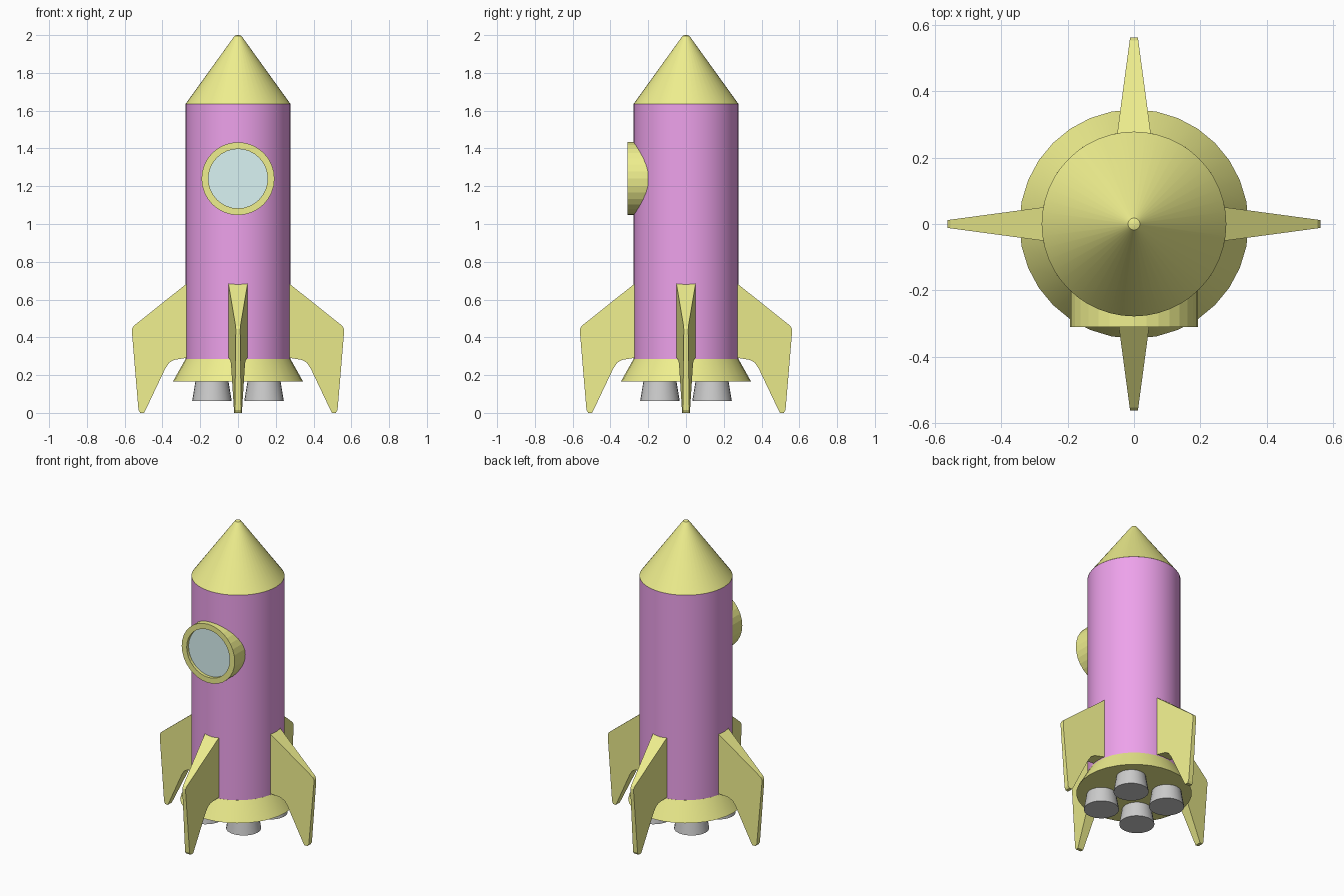
import bpy, bmesh
from math import sin, cos, pi, radians
from mathutils import Matrix

if "Cube" in bpy.data.objects:
    bpy.data.objects.remove(bpy.data.objects["Cube"])


def material(name, rgb):
    m = bpy.data.materials.new(name)
    m.diffuse_color = (*rgb, 1)
    m.use_nodes = True
    m.node_tree.nodes["Principled BSDF"].inputs["Base Color"].default_value = m.diffuse_color
    return m


YELLOW = material("yellow paint", (0.86, 0.86, 0.27))
PINK = material("magenta paint", (0.85, 0.36, 0.83))
GLASS = material("pale glass", (0.70, 0.90, 0.90))


def finish(name, bm, mat=None, smooth=True):
    bmesh.ops.recalc_face_normals(bm, faces=bm.faces)
    mesh = bpy.data.meshes.new(name)
    bm.to_mesh(mesh)
    bm.free()
    ob = bpy.data.objects.new(name, mesh)
    bpy.context.collection.objects.link(ob)
    if mat:
        mesh.materials.append(mat)
    if smooth:
        bpy.ops.object.select_all(action='DESELECT')
        ob.select_set(True)
        bpy.context.view_layer.objects.active = ob
        bpy.ops.object.shade_smooth_by_angle(angle=radians(30))
    return ob


def lathe(name, profile, mat=None, n=32, closed=False, matrix=None, smooth=True):
    """Spin (radius, height) points around z; ends are capped unless the profile is closed."""
    bm = bmesh.new()
    rings = [[bm.verts.new((r * cos(2 * pi * i / n), r * sin(2 * pi * i / n), z))
              for i in range(n)] for r, z in profile]
    pairs = list(zip(rings, rings[1:]))
    if closed:
        pairs.append((rings[-1], rings[0]))
    for a, b in pairs:
        for i in range(n):
            j = (i + 1) % n
            bm.faces.new((a[i], a[j], b[j], b[i]))
    if not closed:
        bm.faces.new(rings[0][::-1])
        bm.faces.new(rings[-1])
    if matrix:
        bm.transform(matrix)
    return finish(name, bm, mat, smooth)


# Hull: body tube, nose cone with blunt tip, flared skirt
lathe("body", [(0.277, 0.285), (0.277, 1.635)], PINK, 48)
lathe("nose_cone", [(0.278, 1.635), (0.026, 1.985), (0.018, 1.996), (0.006, 2.0)], YELLOW, 48)
lathe("skirt", [(0.345, 0.165), (0.278, 0.285)], YELLOW)

# Four engine nozzles
for k, (sx, sy) in enumerate([(1, 1), (-1, 1), (-1, -1), (1, -1)]):
    lathe(f"nozzle_{k + 1}", [(0.105, 0.062), (0.087, 0.17)], n=24,
          matrix=Matrix.Translation((0.138 * sx, 0.138 * sy, 0)))

# Porthole: ring and recessed glass, turned to face -y
to_front = Matrix.Translation((0, 0, 1.24)) @ Matrix.Rotation(pi / 2, 4, 'X')
lathe("porthole_ring", [(0.193, 0.2), (0.193, 0.31), (0.157, 0.31), (0.157, 0.2)],
      YELLOW, closed=True, matrix=to_front, smooth=False)
lathe("porthole_glass", [(0.158, 0.2), (0.158, 0.29)], GLASS, matrix=to_front)

# Four swept fins, tapering in thickness towards the outer edge
FIN = [(0.265, 0.69), (0.277, 0.68), (0.553, 0.46), (0.561, 0.445), (0.561, 0.42),
       (0.527, 0.015), (0.518, 0.0), (0.497, 0.0), (0.487, 0.02), (0.385, 0.235),
       (0.365, 0.265), (0.34, 0.28), (0.265, 0.293)]


def half_thickness(x):
    return 0.05 - 0.038 * (x - 0.277) / 0.283


for k in range(4):
    bm = bmesh.new()
    left = [bm.verts.new((x, half_thickness(x), z)) for x, z in FIN]
    right = [bm.verts.new((x, -half_thickness(x), z)) for x, z in FIN]
    bm.faces.new(left)
    bm.faces.new(right[::-1])
    for i in range(len(FIN)):
        j = (i + 1) % len(FIN)
        bm.faces.new((left[i], right[i], right[j], left[j]))
    bm.transform(Matrix.Rotation(k * pi / 2, 4, 'Z'))
    finish(f"fin_{k + 1}", bm, YELLOW, smooth=False)
